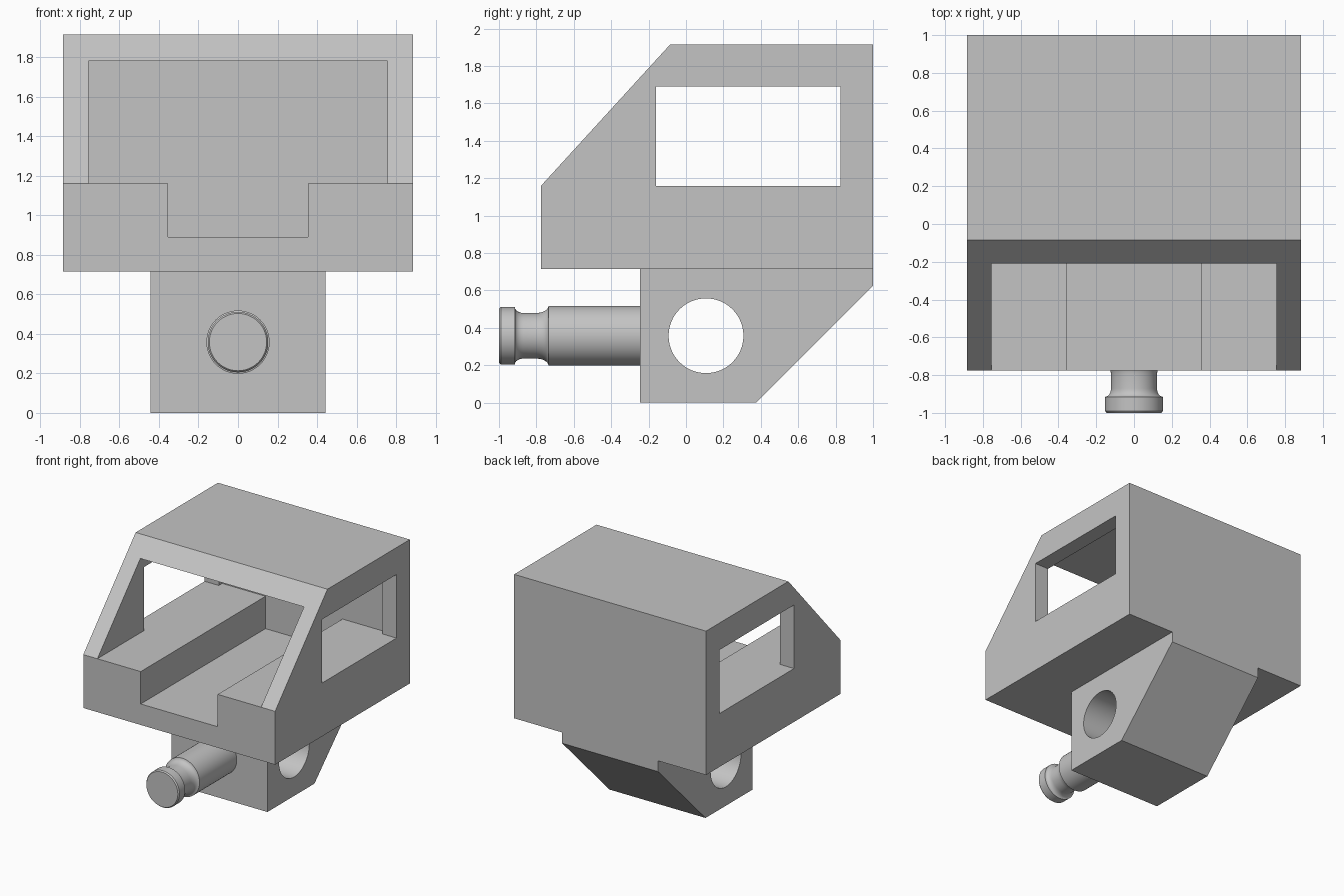
import bpy
import bmesh
import math
from mathutils import Vector

default = bpy.data.objects.get("Cube")
if default:
    bpy.data.objects.remove(default, do_unlink=True)

grey = bpy.data.materials.new("plain grey")
grey.use_nodes = True
GREY = (0.55, 0.55, 0.55, 1)
grey.diffuse_color = GREY
grey.node_tree.nodes["Principled BSDF"].inputs["Base Color"].default_value = GREY


def finish(name, bm):
    bmesh.ops.recalc_face_normals(bm, faces=bm.faces)
    mesh = bpy.data.meshes.new(name)
    bm.to_mesh(mesh)
    bm.free()
    mesh.materials.append(grey)
    obj = bpy.data.objects.new(name, mesh)
    bpy.context.collection.objects.link(obj)
    return obj


def activate(obj):
    bpy.ops.object.select_all(action="DESELECT")
    obj.select_set(True)
    bpy.context.view_layer.objects.active = obj


def side_prism(name, profile, half):
    """Extrude a (y, z) profile across x."""
    bm = bmesh.new()
    face = bm.faces.new([bm.verts.new((-half, y, z)) for y, z in profile])
    geo = bmesh.ops.extrude_face_region(bm, geom=[face])["geom"]
    moved = [g for g in geo if isinstance(g, bmesh.types.BMVert)]
    bmesh.ops.translate(bm, verts=moved, vec=(2 * half, 0, 0))
    return finish(name, bm)


def front_prism(name, profile, y0, y1):
    """Extrude an (x, z) profile along y."""
    bm = bmesh.new()
    face = bm.faces.new([bm.verts.new((x, y0, z)) for x, z in profile])
    geo = bmesh.ops.extrude_face_region(bm, geom=[face])["geom"]
    moved = [g for g in geo if isinstance(g, bmesh.types.BMVert)]
    bmesh.ops.translate(bm, verts=moved, vec=(0, y1 - y0, 0))
    return finish(name, bm)


def cut(obj, cutter):
    cutter.hide_render = True
    mod = obj.modifiers.new("cut", "BOOLEAN")
    mod.operation = "DIFFERENCE"
    mod.solver = "EXACT"
    mod.object = cutter
    activate(obj)
    bpy.ops.object.modifier_apply(modifier=mod.name)
    bpy.data.objects.remove(cutter, do_unlink=True)


def smooth(obj):
    activate(obj)
    bpy.ops.object.shade_smooth_by_angle(angle=math.radians(30))


# Cab shell with a sloped front
FLOOR, BASE, TOP = 1.16, 0.715, 1.915
cab = side_prism("cab", [(-0.775, BASE), (1, BASE), (1, TOP),
                         (-0.085, TOP), (-0.775, FLOOR)], 0.885)

# Interior with a sunken channel, open at the front
half_room = [(0.355, 0.89), (0.355, FLOOR), (0.755, FLOOR), (0.755, 1.78)]
room = half_room + [(-x, z) for x, z in reversed(half_room)]
cut(cab, front_prism("room_cutter", room, -1.2, 0.87))

# Side windows
cut(cab, side_prism("window_cutter", [(-0.16, FLOOR), (0.825, FLOOR),
                                      (0.825, 1.69), (-0.16, 1.69)], 1.2))

# Lower block with a chamfered back and a cross hole
AXIS = 0.358
block = side_prism("lower_block", [(-0.245, 0), (0.375, 0), (1, 0.625),
                                   (1, BASE), (-0.245, BASE)], 0.443)
ring = [(0.107 + 0.2 * math.cos(a), AXIS + 0.2 * math.sin(a))
        for a in (math.tau * i / 64 for i in range(64))]
cut(block, side_prism("hole_cutter", ring, 0.8))
smooth(block)

# Grooved pin, revolved about the y direction
pin_profile = [(0, -1), (0.145, -1), (0.153, -0.99), (0.153, -0.915)]
for i in range(1, 7):  # front fillet of the groove
    a = math.radians(15 * i)
    pin_profile.append((0.153 - 0.031 * math.sin(a), -0.87 - 0.045 * math.cos(a)))
for i in range(7):  # rear fillet of the groove
    a = math.radians(15 * i)
    pin_profile.append((0.16 - 0.038 * math.cos(a), -0.80 + 0.065 * math.sin(a)))
pin_profile += [(0.16, -0.24), (0, -0.24)]
bm = bmesh.new()
verts = [bm.verts.new((r, y, AXIS)) for r, y in pin_profile]
edges = [bm.edges.new(pair) for pair in zip(verts, verts[1:])]
bmesh.ops.spin(bm, geom=verts + edges, cent=(0, 0, AXIS), axis=Vector((0, 1, 0)),
               angle=math.tau, steps=48, use_merge=False)
bmesh.ops.remove_doubles(bm, verts=bm.verts, dist=0.0005)
pin = finish("pin", bm)
smooth(pin)
